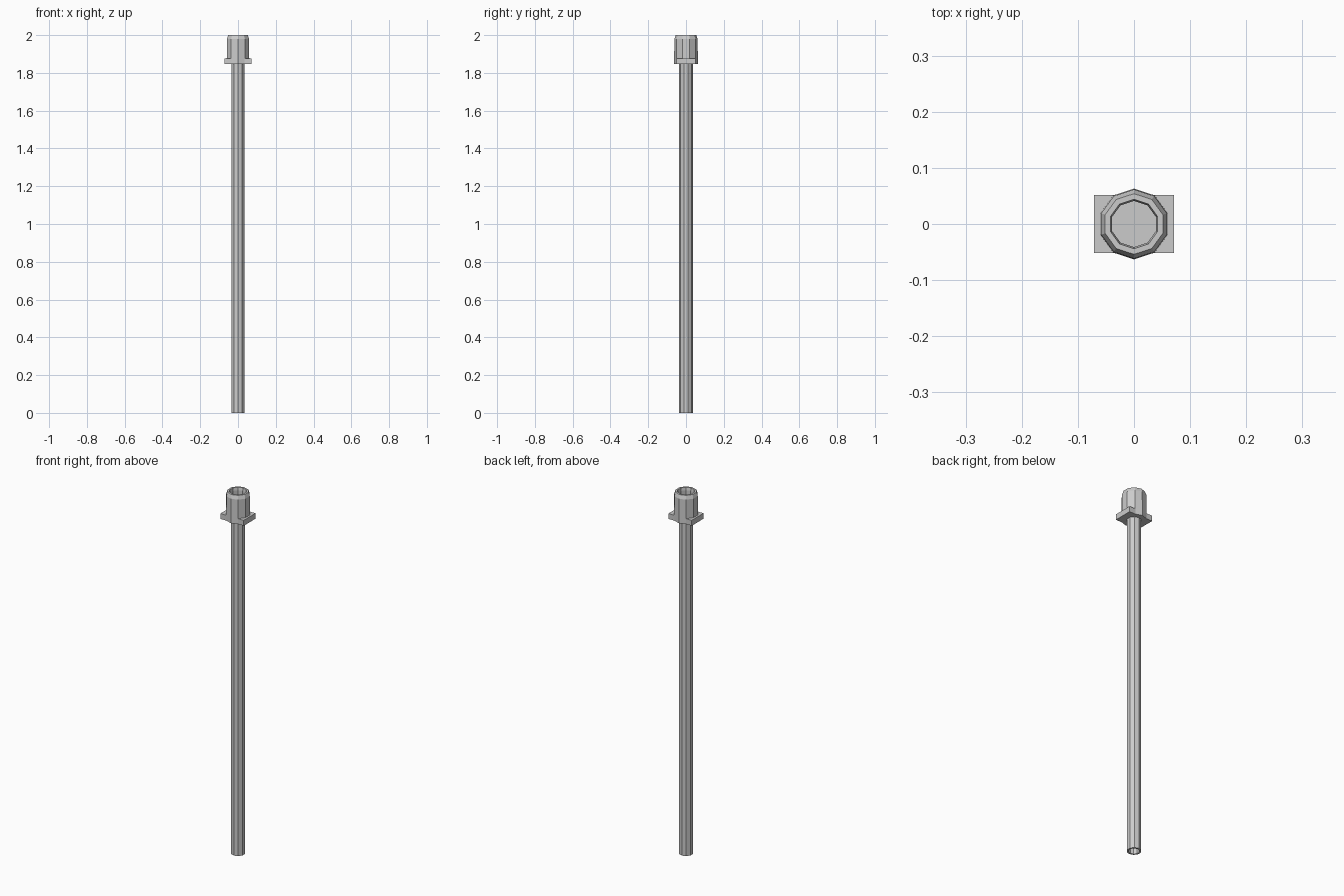
import bpy, math

if "Cube" in bpy.data.objects:
    bpy.data.objects.remove(bpy.data.objects["Cube"])

N = 10  # sides of every round part


def lathe(name, profile):
    """Revolve a closed (radius, z) loop around z in N flat sides, one corner on +y."""
    verts, faces = [], []
    m = len(profile)
    for i in range(N):
        a = math.pi / 2 + 2 * math.pi * i / N
        verts += [(r * math.cos(a), r * math.sin(a), z) for r, z in profile]
        j = (i + 1) % N
        for k in range(m):
            l = (k + 1) % m
            faces.append((i * m + k, j * m + k, j * m + l, i * m + l))
    mesh = bpy.data.meshes.new(name)
    mesh.from_pydata(verts, [], faces)
    obj = bpy.data.objects.new(name, mesh)
    bpy.context.collection.objects.link(obj)
    return obj


# Long hollow shaft, open at the bottom
lathe("shaft", [(0.036, 0), (0.036, 1.86), (0.027, 1.86), (0.027, 0)])

# Socket: nearly straight cup with a steep chamfered rim
lathe("socket", [(0.063, 1.846), (0.0615, 1.98), (0.054, 2.0),
                 (0.044, 2.0), (0.041, 1.985), (0.041, 1.846)])

# Rectangular flange, also the floor of the socket
bpy.ops.mesh.primitive_cube_add(size=1, location=(0, 0, 1.861))
flange = bpy.context.object
flange.name = "flange"
flange.scale = (0.142, 0.103, 0.03)
